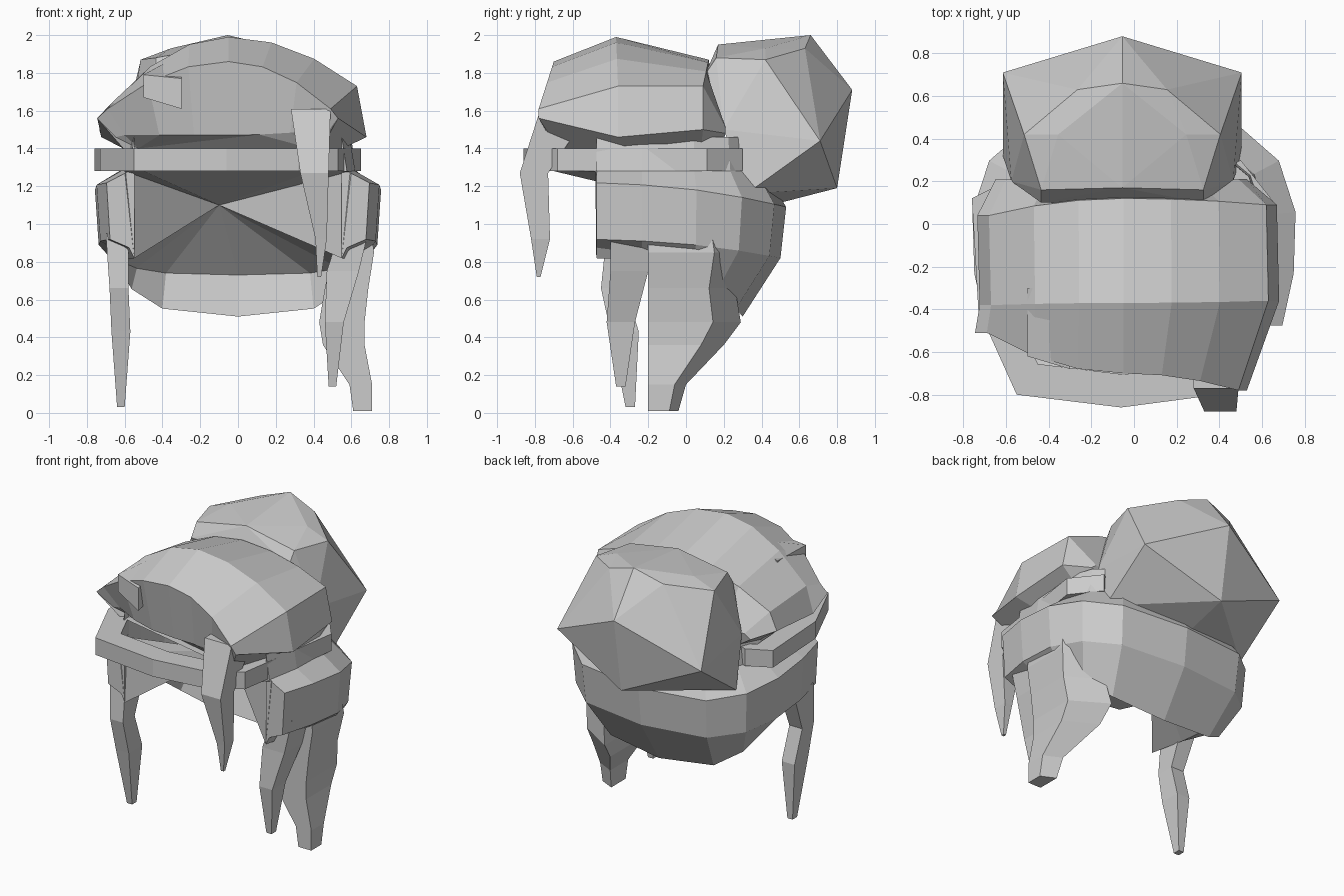
import bpy
import bmesh
from math import sin, cos, radians

start_cube = bpy.data.objects.get("Cube")
if start_cube:
    bpy.data.objects.remove(start_cube, do_unlink=True)

# Single flat hair colour
hair_grey = bpy.data.materials.new("hair_grey")
hair_grey.use_nodes = True
tone = (.6, .6, .6, 1)
hair_grey.diffuse_color = tone
hair_grey.node_tree.nodes["Principled BSDF"].inputs["Base Color"].default_value = tone


def finish(name, bm):
    """Turn a bmesh into a flat shaded object."""
    bmesh.ops.recalc_face_normals(bm, faces=bm.faces)
    mesh = bpy.data.meshes.new(name)
    bm.to_mesh(mesh)
    bm.free()
    mesh.materials.append(hair_grey)
    obj = bpy.data.objects.new(name, mesh)
    bpy.context.collection.objects.link(obj)


def loft(name, rings):
    """Join closed rings of equal length and cap both ends."""
    bm = bmesh.new()
    loops = [[bm.verts.new(point) for point in ring] for ring in rings]
    for lower, upper in zip(loops, loops[1:]):
        for i in range(len(lower)):
            bm.faces.new((lower[i - 1], lower[i], upper[i], upper[i - 1]))
    caps = [bm.faces.new(loops[0]), bm.faces.new(loops[-1])]
    bmesh.ops.triangulate(bm, faces=caps)
    finish(name, bm)


def symmetric_hull(name, centre, half_points):
    """Faceted solid wrapped round points mirrored about x = centre."""
    bm = bmesh.new()
    for x, y, z in half_points:
        bm.verts.new((centre + x, y, z))
        if x:
            bm.verts.new((centre - x, y, z))
    bmesh.ops.convex_hull(bm, input=bm.verts)
    loose = [v for v in bm.verts if not v.link_faces]
    bmesh.ops.delete(bm, geom=loose, context='VERTS')
    finish(name, bm)


def lock(name, sections, slant=0):
    """Hanging lock from boxes: left, right, front, back, height."""
    rings = []
    for left, right, front, back, z in sections:
        outer_back = back - slant * (back - front)
        rings.append([(left, front, z), (right, front, z),
                      (right, outer_back, z), (left, back, z)])
    loft(name, rings)


def crown_ring(y, peak, left, right, low):
    """Arch from left to right through the peak, with an overhang below."""
    middle = -.05
    ring = []
    for step in range(-3, 4):
        u = abs(step) / 3
        end_x, end_y, end_z = left if step < 0 else right
        ring.append((middle + (end_x - middle) * u,
                     y + (end_y - y) * u * u,
                     peak + (end_z - peak) * u * u))
    for scale, end in ((1.08, right), (.88, right), (.88, left), (1.08, left)):
        bulge = scale > 1
        ring.append((end[0] * scale, end[1] * (1 if bulge else .88),
                     low if bulge else 1.4))
    return ring


def shell_row(width, depth, front_z, back_z):
    """Open horseshoe round the back of the head, sinking to the rear."""
    row = []
    for step in range(11):
        angle = radians(28 * step - 50)
        c, s = cos(angle), sin(angle)
        reach = abs(c) ** (.6 if s > 0 else .2)
        x = width * reach * (1 if c > 0 else -1)
        y = s * (depth if s > 0 else .62)
        sink = ((s + 1) / 2) ** 2
        row.append((x, y, front_z + (back_z - front_z) * sink))
    return row


# Swept front crown: under edge, front crest, ridge, back edge, low back
loft("front_crown", [
    crown_ring(-.64, 1.47, (-.6, -.46, 1.47), (.44, -.72, 1.5), 1.46),
    crown_ring(-.7, 1.86, (-.69, -.51, 1.61), (.49, -.78, 1.61), 1.56),
    crown_ring(-.37, 1.99, (-.67, -.38, 1.64), (.63, -.36, 1.73), 1.46),
    crown_ring(.12, 1.87, (-.68, .04, 1.62), (.62, .09, 1.73), 1.5),
    crown_ring(.18, 1.51, (-.6, .21, 1.51), (.49, .21, 1.51), 1.48),
])

# Raised tuft on one side of the crown
loft("front_tuft", [
    [(-.5, -.62, 1.79), (-.3, -.68, 1.77), (-.3, -.68, 1.61), (-.5, -.62, 1.67)],
    [(-.5, -.3, 1.8), (-.3, -.3, 1.9), (-.3, -.3, 1.7), (-.5, -.3, 1.7)],
])

# Gathered rear bun with flared side wings
symmetric_hull("rear_bun", -.055, [
    (0, .17, 1.95), (0, .66, 2), (0, .88, 1.71), (0, .8, 1.19), (0, .45, 1.1),
    (.21, .63, 1.93), (.3, .42, 1.93), (.46, .42, 1.87), (.32, .77, 1.54),
    (.56, .71, 1.44), (.56, .32, 1.16), (.38, .16, 1.88), (.38, .1, 1.79),
    (.52, .2, 1.5),
])

# Lower back shell: collar, shoulder, rim, belly, hem and inner lip
lip = shell_row(.6, .37, .82, .73)
shell_rows = [
    shell_row(.6, .4, 1.46, 1.46),
    shell_row(.63, .42, 1.28, 1.28),
    shell_row(.76, .53, 1.22, 1.09),
    shell_row(.74, .5, .92, .82),
    shell_row(.63, .3, .88, .51),
    lip,
]
loft("back_shell", list(zip(*shell_rows)))

# Inner lining: a fan from one deep point to the lip and the brow
lining = bmesh.new()
brow = [(-.6, -.48, 1.28), (-.5, -.7, 1.28), (.4, -.7, 1.28), (.6, -.48, 1.28)]
border = [lining.verts.new(point) for point in lip + brow]
deep = lining.verts.new((-.1, .05, 1.1))
for i in range(len(border)):
    lining.faces.new((border[i - 1], border[i], deep))
finish("inner_lining", lining)

# Headband: a thick strip following an arc round the brow
band_path = [(-.6, .2), (-.76, .12), (-.73, -.4), (-.55, -.8), (-.06, -.86),
             (.32, -.81), (.53, -.68), (.65, .11), (.5, .3)]
band_low, band_high, band_inset = 1.28, 1.4, .82
band_rings = []
for x, y in band_path:
    inner_x, inner_y = x * band_inset, y * band_inset
    band_rings.append([(x, y, band_low), (x, y, band_high),
                       (inner_x, inner_y, band_high), (inner_x, inner_y, band_low)])
loft("headband", band_rings)

# Hanging locks, each from root to tip
lock("front_lock", [
    (.28, .49, -.77, -.5, 1.61),
    (.33, .48, -.88, -.73, 1.27), (.41, .47, -.82, -.72, .92),
    (.42, .44, -.79, -.77, .72)])
lock("thick_side_lock", [
    (.5, .7, -.2, .27, 1), (.5, .72, -.2, .3, .85),
    (.46, .69, -.2, .26, .66), (.43, .67, -.2, .29, .48),
    (.45, .67, -.2, .2, .36), (.59, .71, -.2, 0, .15),
    (.61, .71, -.2, -.04, .01)], .3)
lock("thin_side_lock", [
    (.55, .7, -.4, -.2, 1), (.47, .64, -.4, -.2, .75),
    (.46, .56, -.42, -.27, .48), (.48, .52, -.37, -.32, .14)])
lock("opposite_side_lock", [
    (-.7, -.58, -.42, -.2, .95), (-.68, -.58, -.45, -.32, .66),
    (-.67, -.57, -.4, -.25, .43), (-.64, -.6, -.32, -.27, .03)])
